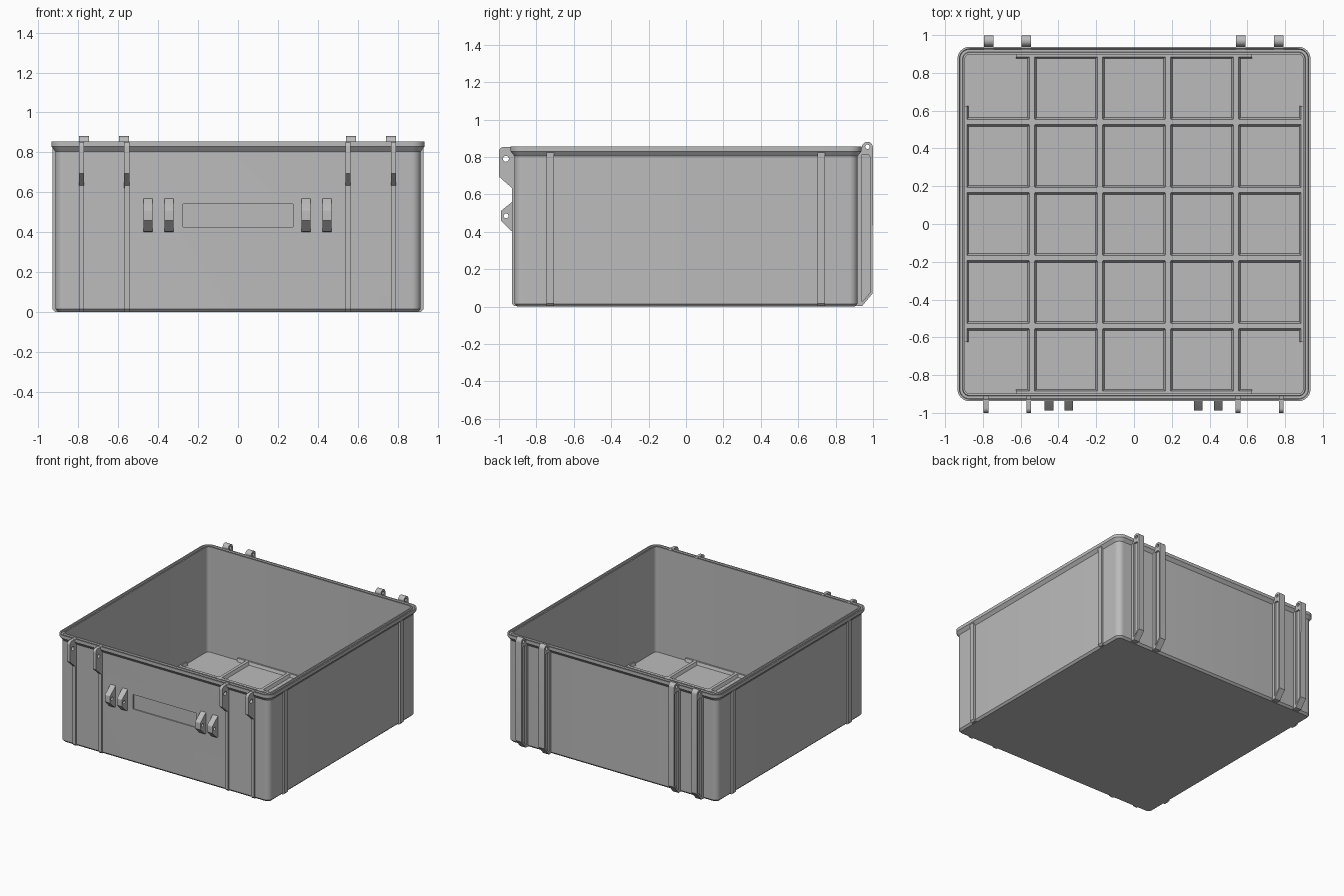
import bpy, bmesh, math
from mathutils import Vector

if "Cube" in bpy.data.objects:
    bpy.data.objects.remove(bpy.data.objects["Cube"], do_unlink=True)

grey = bpy.data.materials.new("mid grey plastic")
grey.use_nodes = True
grey.diffuse_color = (0.5, 0.5, 0.5, 1)
grey.node_tree.nodes["Principled BSDF"].inputs["Base Color"].default_value = (0.5, 0.5, 0.5, 1)

FRONT, BACK = Vector((0, -1, 0)), Vector((0, 1, 0))
LEFT, RIGHT = Vector((1, 0, 0)), Vector((-1, 0, 0))
UP = Vector((0, 0, 1))


def to_object(name, bm):
    mesh = bpy.data.meshes.new(name)
    bm.to_mesh(mesh)
    bm.free()
    mesh.materials.append(grey)
    obj = bpy.data.objects.new(name, mesh)
    bpy.context.collection.objects.link(obj)
    return obj


def finish(obj):
    """Bake the modifiers, then smooth the rounded faces only."""
    bpy.ops.object.select_all(action="DESELECT")
    obj.select_set(True)
    bpy.context.view_layer.objects.active = obj
    for mod in list(obj.modifiers):
        bpy.ops.object.modifier_apply(modifier=mod.name)
    bpy.ops.object.shade_smooth_by_angle(angle=math.radians(32))
    return obj


def arc(cx, cz, r, start, end, n):
    angles = [math.radians(start + (end - start) * i / n) for i in range(n + 1)]
    return [(cx + r * math.cos(a), cz + r * math.sin(a)) for a in angles]


def circle(cx, cz, r, n=16):
    return arc(cx, cz, r, 0, 360, n)[:-1]


def plate(name, outline, facing, along, width, holes=()):
    """Profile in (outward, height), thickened sideways about `along`."""
    side = UP.cross(facing)
    shift = side * along * (1 if side.x + side.y > 0 else -1)
    bm = bmesh.new()
    for loop in (outline, *holes):
        verts = [bm.verts.new(facing * d + UP * z + shift) for d, z in loop]
        for a, b in zip(verts, verts[1:] + verts[:1]):
            bm.edges.new((a, b))
    bmesh.ops.triangle_fill(bm, use_beauty=True, edges=bm.edges[:], normal=side)
    bmesh.ops.recalc_face_normals(bm, faces=bm.faces[:])
    obj = to_object(name, bm)
    mod = obj.modifiers.new("Thickness", "SOLIDIFY")
    mod.thickness, mod.offset = width, 0
    return finish(obj)


def rounded_ring(bm, half, z):
    """Rounded square whose corners share fixed centres."""
    c, r, verts = 0.87, half - 0.87, []
    for q, (sx, sy) in enumerate(((1, 1), (-1, 1), (-1, -1), (1, -1))):
        for x, y in arc(sx * c, sy * (c + 0.003), r, q * 90, q * 90 + 90, 8):
            verts.append(bm.verts.new((x, y, z)))
    return verts


# Open box: outer wall, flared rim with groove, inner wall and floor
WALL, INNER, TOP, FLOOR = 0.915, 0.895, 0.855, 0.022
profile = [(0.9, 0), (WALL, 0.015), (WALL, 0.805), (0.935, 0.83), (0.935, TOP),
           (0.925, TOP), (0.922, 0.843), (0.908, 0.843), (0.905, TOP),
           (INNER, TOP), (INNER, FLOOR)]
bm = bmesh.new()
rings = [rounded_ring(bm, half, z) for half, z in profile]
for low, high in zip(rings, rings[1:]):
    for i in range(len(low)):
        j = (i + 1) % len(low)
        bm.faces.new((low[i], low[j], high[j], high[i]))
bm.faces.new(rings[0][::-1])
bm.faces.new(rings[-1])
bmesh.ops.recalc_face_normals(bm, faces=bm.faces[:])
box = to_object("box_shell", bm)

# Shallow label recess on the front wall
bm = bmesh.new()
bmesh.ops.create_cube(bm, size=1)
bmesh.ops.scale(bm, vec=(0.55, 0.04, 0.115), verts=bm.verts[:])
bmesh.ops.translate(bm, vec=(0, -0.93, 0.483), verts=bm.verts[:])
cutter = to_object("label_cutter", bm)
cutter.hide_render = True
cut = box.modifiers.new("Label recess", "BOOLEAN")
cut.operation, cut.solver, cut.object = "DIFFERENCE", "EXACT", cutter
finish(box)
bpy.data.objects.remove(cutter, do_unlink=True)

# Vertical ribs on the sides and the front
rib = [(0.9, 0.002), (0.917, 0.002), (0.93, 0.016), (0.93, 0.83), (0.9, 0.83)]
for facing, label in ((LEFT, "left"), (RIGHT, "right")):
    for y in (-0.725, 0.722):
        plate(label + "_rib", rib, facing, y, 0.04)

# Front latch ears on top of the front ribs
ear = [(0.91, 0.615), (0.932, 0.635), (1.0, 0.695)] \
    + arc(0.975, 0.828, 0.025, 0, 90, 6) + [(0.91, 0.853)]
for x in (-0.783, -0.557, 0.55, 0.779):
    plate("front_rib", rib, FRONT, x, 0.025)
    plate("latch_ear", ear, FRONT, x, 0.0252, [circle(0.963, 0.79, 0.016)])

# Handle lugs beside the label
lug = [(0.905, 0.4), (0.935, 0.405), (0.988, 0.458)] \
    + arc(0.978, 0.508, 0.01, 0, 45, 3) + [(0.917, 0.57), (0.905, 0.57)]
for x in (-0.45, -0.345, 0.34, 0.445):
    plate("handle_lug", lug, FRONT, x, 0.045, [circle(0.962, 0.485, 0.013)])

# Back hinge legs: framed legs with a thin web and a pin knuckle
leg = [(0.905, 0.004), (0.942, 0.004), (0.998, 0.07)] \
    + arc(0.97, 0.852, 0.029, 0, 180, 14) + [(0.905, 0.835)]
window = [(0.941, 0.025), (0.985, 0.075), (0.985, 0.8), (0.975, 0.812), (0.941, 0.812)]
for x in (-0.77, -0.57, 0.565, 0.767):
    plate("hinge_leg", leg, BACK, x, 0.05, [window, circle(0.97, 0.854, 0.012)])
    plate("hinge_web", window, BACK, x, 0.022)

# Raised floor dividers making a five by five grid
RIDGE = 0.045
for pos in (-0.54, -0.18, 0.18, 0.54):
    ridge = [(pos - 0.026, 0.015), (pos + 0.026, 0.015),
             (pos + 0.012, RIDGE), (pos - 0.012, RIDGE)]
    plate("floor_divider_across", ridge, BACK, 0, 1.8)
    plate("floor_divider_deep", ridge, LEFT, 0, 1.8)
    for other in (-0.54, -0.18, 0.18, 0.54):
        bm = bmesh.new()
        bmesh.ops.create_cone(bm, cap_ends=True, segments=4, radius1=0.05,
                              radius2=0.03, depth=0.03)
        bmesh.ops.translate(bm, vec=(pos, other, 0.0298), verts=bm.verts[:])
        to_object("divider_crossing", bm)

# Low ledges where the floor meets the middle of each wall
ledge = [(0.9, 0.015), (0.9, RIDGE), (0.885, RIDGE), (0.874, 0.015)]
for facing in (FRONT, BACK, LEFT, RIGHT):
    plate("floor_ledge", ledge, facing, 0, 1.25)
